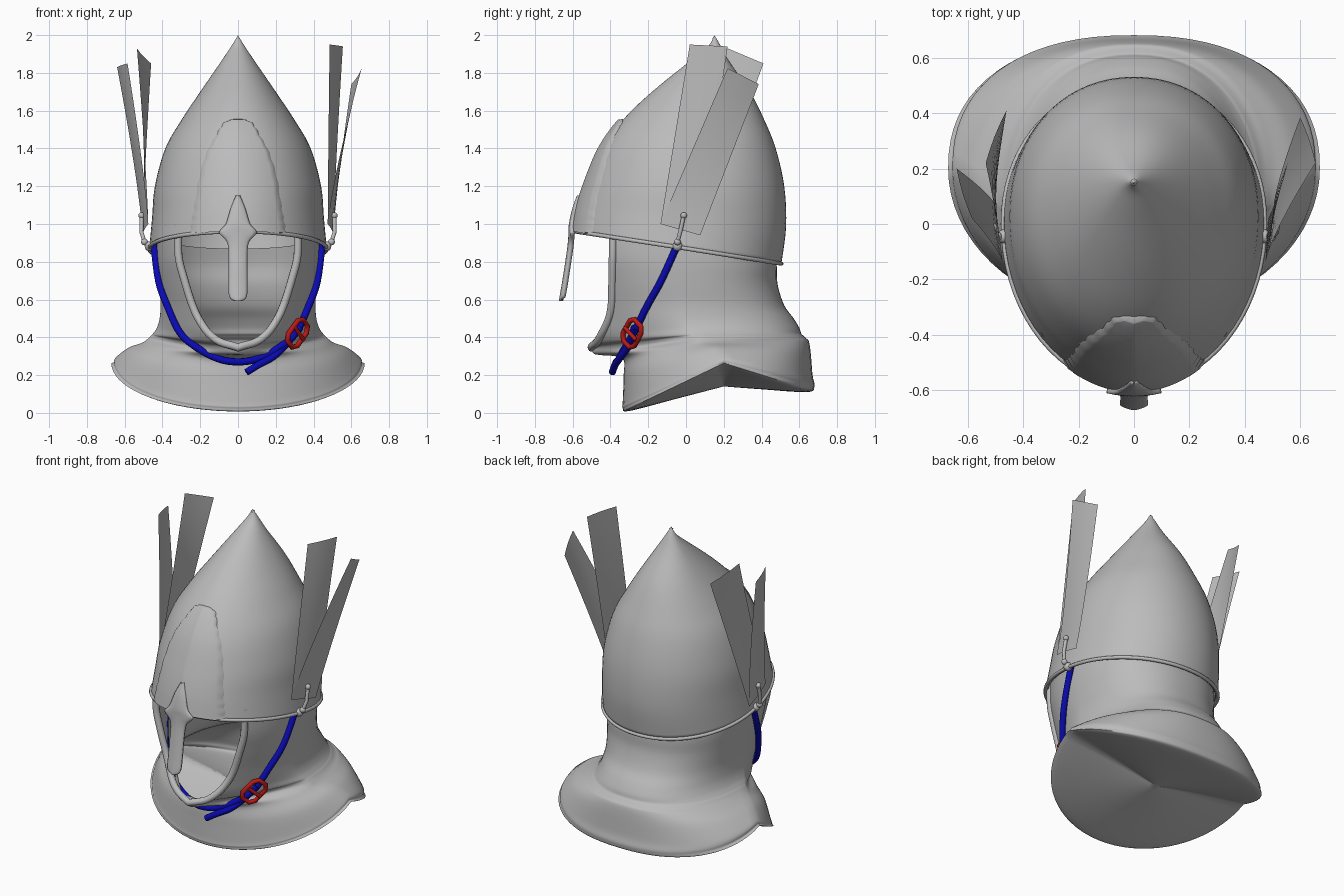
import bpy, bmesh, math
from mathutils import Vector
from mathutils.bvhtree import BVHTree

if "Cube" in bpy.data.objects:
    bpy.data.objects.remove(bpy.data.objects["Cube"])


def material(name, rgb):
    m = bpy.data.materials.new(name)
    m.use_nodes = True
    m.diffuse_color = (*rgb, 1)
    m.node_tree.nodes["Principled BSDF"].inputs["Base Color"].default_value = (*rgb, 1)
    return m


GREY = material("steel_grey", (0.5, 0.5, 0.5))
BLUE = material("strap_blue", (0.003, 0.003, 0.45))
RED = material("buckle_red", (0.5, 0.01, 0.008))


def refine(rows, k=5):
    """Smoothly interpolate between rows of numbers."""
    out = []
    for i in range(len(rows) - 1):
        p = [rows[max(i - 1, 0)], rows[i], rows[i + 1], rows[min(i + 2, len(rows) - 1)]]
        for s in range(k):
            t = s / k
            out.append([b + 0.5 * t * (c - a + t * (2*a - 5*b + 4*c - d + t * (3*(b - c) + d - a)))
                        for a, b, c, d in zip(*p)])
    return out + [list(rows[-1])]


def mesh_object(name, grid, mat, thickness=0.0, angle=50):
    """Skin a grid of points, merge doubles and shade it smooth."""
    bm = bmesh.new()
    vs = [[bm.verts.new(p) for p in row] for row in grid]
    for r0, r1 in zip(vs, vs[1:]):
        for j in range(len(r0) - 1):
            bm.faces.new((r0[j], r1[j], r1[j + 1], r0[j + 1]))
    bmesh.ops.remove_doubles(bm, verts=bm.verts, dist=0.0004)
    tree = BVHTree.FromBMesh(bm)
    me = bpy.data.meshes.new(name)
    bm.to_mesh(me)
    bm.free()
    ob = bpy.data.objects.new(name, me)
    bpy.context.collection.objects.link(ob)
    me.materials.append(mat)
    for o in bpy.context.selected_objects:
        o.select_set(False)
    ob.select_set(True)
    bpy.context.view_layer.objects.active = ob
    bpy.ops.object.shade_smooth_by_angle(angle=math.radians(angle))
    if thickness:
        mod = ob.modifiers.new("thickness", 'SOLIDIFY')
        mod.thickness = thickness
        mod.offset = -1
    return tree


def tube(name, pts, radius, mat, cyclic=False):
    cu = bpy.data.curves.new(name, 'CURVE')
    cu.dimensions = '3D'
    cu.bevel_depth = radius
    cu.bevel_resolution = 3
    cu.use_fill_caps = True
    sp = cu.splines.new('POLY')
    sp.points.add(len(pts) - 1)
    for q, p in zip(sp.points, pts):
        q.co = (*p, 1)
    sp.use_cyclic_u = cyclic
    cu.materials.append(mat)
    ob = bpy.data.objects.new(name, cu)
    bpy.context.collection.objects.link(ob)


def ring(w, ys, zs, yf, zf, yb, zb, nf, x0, nb, n=18):
    """Ring from the front edge round one side, the back and the other side."""
    w, x0 = max(w, 0), max(x0, 0)
    start = math.acos(min((x0 / w) ** (nf / 2), 1)) if w > 1e-6 else math.pi / 2
    half = []
    for i in range(2 * n + 1):
        front = i < n
        a = start * (1 - i / n) if front else math.pi / 2 * (i / n - 1)
        e = 2 / (nf if front else nb)
        c, s = max(math.cos(a), 0) ** e, max(math.sin(a), 0) ** e
        if i == 2 * n:
            c = 0
        y, z = (yf, zf) if front else (yb, zb)
        half.append(Vector((w * c, ys + (y - ys) * s, zs + (z - zs) * s)))
    if x0 == 0:
        half[0].x = 0
    return half + [Vector((-p.x, p.y, p.z)) for p in half[-2::-1]]


# Pointed helmet bowl: half width, side y z, front y z, back y z
bowl = [(0, .15, 2.0, .15, 2.0, .15, 2.0), (.03, .15, 1.95, .12, 1.945, .18, 1.95),
        (.09, .14, 1.86, .03, 1.87, .23, 1.86), (.2, .1, 1.7, -.18, 1.7, .34, 1.7),
        (.3, .06, 1.55, -.335, 1.55, .415, 1.55), (.385, .04, 1.4, -.44, 1.4, .475, 1.4),
        (.44, .03, 1.2, -.515, 1.22, .52, 1.2), (.455, .02, 1.03, -.56, 1.08, .53, .99),
        (.47, 0, .87, -.585, .96, .505, .79)]
grid = [ring(*r, 2, 0, 2.1) for r in refine(bowl)]
bowl_tree = mesh_object("helmet_bowl", grid, GREY, 0.018)
tube("helmet_rim", grid[-1][:-1], 0.011, GREY, True)

# Hood and shoulder cape: same columns, then front roundness and face opening
hood = [(.43, 0, .95, -.57, 1.02, .46, .87, 2, .315), (.43, 0, .8, -.57, .85, .48, .78, 2, .315),
        (.42, 0, .68, -.55, .72, .485, .68, 1.9, .285), (.41, 0, .58, -.54, .58, .52, .57, 1.7, .245),
        (.415, 0, .5, -.55, .5, .57, .5, 1.5, .21), (.43, .02, .45, -.56, .42, .6, .45, 1.35, .16),
        (.45, .04, .42, -.53, .37, .61, .42, 1.3, .095), (.46, .05, .41, -.5, .345, .62, .41, 1.2, 0),
        (.48, .06, .39, -.48, .31, .635, .395, 1.2, 0), (.51, .1, .37, -.34, .29, .65, .38, 1.8, 0),
        (.58, .15, .345, -.33, .2, .66, .32, 2, 0), (.645, .2, .295, -.335, .06, .67, .2, 2, 0),
        (.655, .2, .27, -.335, .025, .68, .14, 2, 0), (.64, .2, .255, -.3, .01, .64, .11, 2, 0),
        (.3, .2, .2, -.05, .075, .4, .125, 2, 0), (0, .2, .14, .2, .14, .2, .14, 2, 0)]
rows = refine(hood)
grid = [ring(*r, 2.3) for r in rows]
hood_tree = mesh_object("hood_and_cape", grid, GREY, angle=70)
edge = [g[0] for r, g in zip(rows, grid) if r[-1] > 0.002]
edge += [Vector((0, -.5, .345))] + [Vector((-p.x, p.y, p.z)) for p in edge[::-1]]
tube("face_opening_rim", edge, 0.021, GREY)

# Scalloped brow plate hugging the bowl
outline = refine([(1.555, .02), (1.535, .07), (1.47, .11), (1.38, .16), (1.25, .2),
                  (1.1, .225), (1.02, .24), (.963, .25)], 6)
plate = []
for k, (z, w) in enumerate(outline):
    w += 0.008 * abs(math.sin(k * 0.8))
    line = []
    for j in range(-14, 15):
        u = j / 14
        zz = z - 0.02 * u * u * (k / len(outline)) ** 4
        hit = bowl_tree.ray_cast(Vector((u * w, -2, zz)), Vector((0, 1, 0)))[0]
        y = hit.y if hit else -.585 + 0.11 * u * u
        lift = 0.003 if abs(j) == 14 or k == 0 else 0.02 + 0.008 * (1 - abs(u)) ** 2
        line.append((u * w, y - lift, zz))
    plate.append(line)
mesh_object("brow_plate", plate, GREY)

# Nose guard: height, depth, half width
nasal = refine([(1.15, -.578, .012), (1.08, -.603, .04), (1.0, -.62, .065), (.955, -.622, .1),
                (.91, -.625, .062), (.85, -.632, .05), (.7, -.655, .05), (.63, -.667, .049),
                (.605, -.671, .04), (.592, -.672, .02)], 4)
mesh_object("nose_guard", [[(u / 4 * w, y + 0.012 * (u / 4) ** 2, z) for u in range(-4, 5)]
                           for z, y, w in nasal], GREY, 0.022)


# Thin plumes: the two top corners of each, bent outwards from the holder
def plume(name, front_top, back_top):
    s = 1 if front_top[0] > 0 else -1
    bases = Vector((.475 * s, -.135, 1.0)), Vector((.505 * s, .075, .94))
    sheet = []
    for i in range(13):
        t = i / 12
        row = []
        for j in range(5):
            u = j / 4
            b = bases[0].lerp(bases[1], u)
            p = b.lerp(Vector(front_top).lerp(Vector(back_top), u), t)
            p.x = b.x + (p.x - b.x) * t ** 0.25 + s * 0.006 * math.sin(math.pi * u)
            row.append(p)
        sheet.append(row)
    mesh_object(name, sheet, GREY)


plume("left_plume_tall", (.485, .02, 1.95), (.555, .22, 1.94))
plume("left_plume_short", (.655, .22, 1.825), (.6, .385, 1.74))
plume("right_plume_tall", (-.535, .22, 1.93), (-.46, .41, 1.85))
plume("right_plume_short", (-.585, .02, 1.85), (-.64, .2, 1.83))

# Plume holders: a pin with rounded ends on each side
for side, s in (("left", 1), ("right", -1)):
    pin = [Vector((.495 * s, -.045, .905)), Vector((.512 * s, -.03, .96)), Vector((.51 * s, -.012, 1.045))]
    tube(side + "_plume_pin", pin, 0.011, GREY)
    for part, p, r in (("pin_head", pin[2], .017), ("pin_foot", pin[0], .018),
                       ("strap_stud", Vector((.468 * s, -.045, .882)), .026)):
        bpy.ops.mesh.primitive_uv_sphere_add(segments=16, ring_count=10, radius=r, location=p)
        ob = bpy.context.object
        ob.name = side + "_" + part
        ob.data.materials.append(GREY)
        bpy.ops.object.shade_smooth_by_angle()


# Chin strap, kept just clear of the hood
def clear(p, gap=0.014):
    p = Vector(p)
    loc, nor, _, _ = hood_tree.find_nearest(p)
    return loc + nor * gap if (p - loc).dot(nor) < gap else p


half = [(.445, -.045, .89), (.412, -.13, .7), (.365, -.2, .57), (.28, -.26, .43),
        (.2, -.315, .335), (.1, -.355, .285), (0, -.37, .27)]
half = [clear(p) for p in half]
half[-1].x = 0
loop = half + [Vector((-p.x, p.y, p.z)) for p in half[-2::-1]]
tube("chin_strap", refine(loop), 0.019, BLUE)
tail = [clear(p, 0.025) for p in [(.3, -.255, .46), (.24, -.3, .375), (.18, -.345, .305), (.11, -.375, .255)]]
tube("strap_tail", refine(tail + [Vector((.045, -.39, .215))]), 0.019, BLUE)

# Buckle: a six-sided frame with a cross bar
along = (half[4] - half[2]).normalized()
out = Vector((.8, -.6, 0))
out = (out - along * out.dot(along)).normalized()
across = out.cross(along)
centre = half[3] + out * 0.012
frame = [centre + along * a * 0.075 + across * b * 0.05
         for a, b in ((1, .55), (.6, 1), (-.6, 1), (-1, .55), (-1, -.55), (-.6, -1), (.6, -1), (1, -.55))]
tube("buckle_frame", frame, 0.014, RED, True)
tube("buckle_bar", [centre + across * b + out * 0.014 for b in (-.05, .05)], 0.011, RED)
